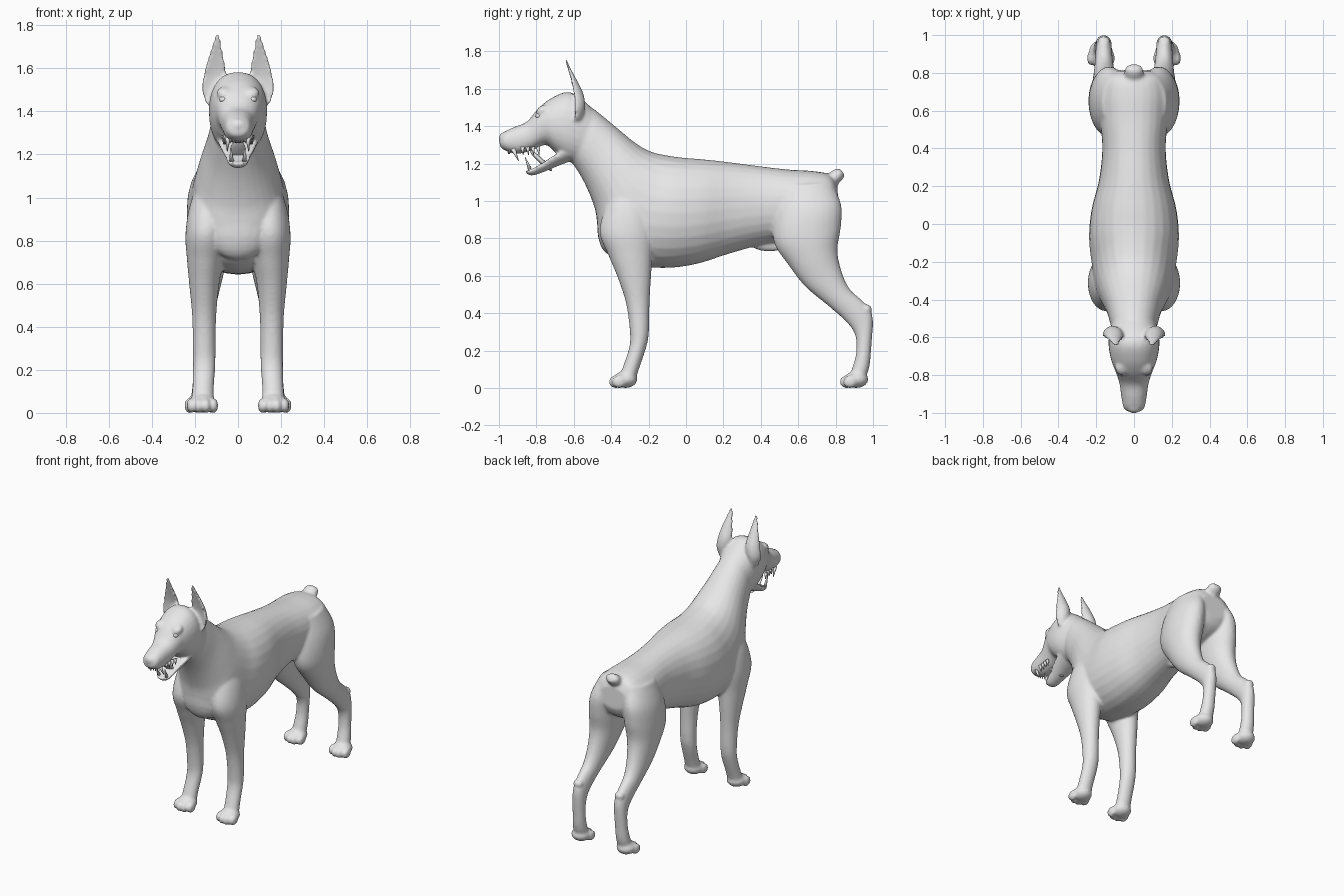
import bpy, bmesh, math
from mathutils import Vector, Matrix

grey = bpy.data.materials.new("light grey")
grey.diffuse_color = (0.8, 0.8, 0.8, 1)


def spline(rows, steps):
    """Catmull-Rom interpolation of section rows."""
    out = []
    for i in range(len(rows) - 1):
        p = [rows[max(0, min(len(rows) - 1, i + k))] for k in (-1, 0, 1, 2)]
        for s in range(steps):
            t = s / steps
            out.append([0.5 * (2 * b + (c - a) * t + (2 * a - 5 * b + 4 * c - d) * t * t
                               + (3 * b - a - 3 * c + d) * t ** 3) for a, b, c, d in zip(*p)])
    return out + [list(rows[-1])]


def loft(bm, rows, sides=(1, -1), dent=None, n=28, power=1.0):
    """Rows: y,z of first edge, y,z of opposite edge, centre x, half width."""
    for side in sides:
        rings = []
        for y0, z0, y1, z1, cx, hw in spline(rows, 5):
            ring = []
            for k in range(n):
                a = 2 * math.pi * k / n
                c, s = math.cos(a), math.sin(a)
                c = math.copysign(abs(c) ** power, c)
                s = math.copysign(abs(s) ** power, s)
                if dent is not None and c > 0:
                    c *= -dent
                ring.append(bm.verts.new((side * (cx + hw * s),
                                          (y0 + y1) / 2 + c * (y0 - y1) / 2,
                                          (z0 + z1) / 2 + c * (z0 - z1) / 2)))
            rings.append(ring)
        faces = [bm.faces.new(rings[0]), bm.faces.new(rings[-1][::-1])]
        for r, q in zip(rings, rings[1:]):
            faces += [bm.faces.new((r[k], q[k], q[(k + 1) % n], r[(k + 1) % n])) for k in range(n)]
        bmesh.ops.recalc_face_normals(bm, faces=faces)


def ball(bm, pos, size, tilt=0, sides=(1, -1)):
    for side in sides:
        m = (Matrix.Translation((side * pos[0], pos[1], pos[2])) @ Matrix.Rotation(tilt, 4, 'X')
             @ Matrix.Diagonal((*size, 1)))
        bmesh.ops.create_uvsphere(bm, u_segments=20, v_segments=12, radius=1, matrix=m)


def tooth(bm, base, tip, r):
    for side in (1, -1):
        a, b = (Vector((side * p[0], p[1], p[2])) for p in (base, tip))
        rot = (b - a).to_track_quat('Z', 'Y').to_matrix().to_4x4()
        bmesh.ops.create_cone(bm, cap_ends=True, segments=10, radius1=r, radius2=r * 0.15,
                              depth=(b - a).length, matrix=Matrix.Translation((a + b) / 2) @ rot)


def finish(name, bm):
    me = bpy.data.meshes.new(name)
    bm.to_mesh(me)
    bm.free()
    me.materials.append(grey)
    me.polygons.foreach_set("use_smooth", [True] * len(me.polygons))
    ob = bpy.data.objects.new(name, me)
    bpy.context.collection.objects.link(ob)
    return ob


body = bmesh.new()
# neck and torso
loft(body, [(-.56, 1.53, -.64, 1.24, 0, .10), (-.49, 1.49, -.585, 1.17, 0, .122),
            (-.38, 1.40, -.53, 1.07, 0, .145), (-.27, 1.31, -.485, .95, 0, .18),
            (-.19, 1.265, -.455, .80, 0, .205), (-.11, 1.245, -.33, .67, 0, .222),
            (-.02, 1.232, -.13, .642, 0, .238), (.10, 1.222, .05, .662, 0, .225),
            (.25, 1.205, .22, .715, 0, .185), (.40, 1.185, .40, .765, 0, .168),
            (.55, 1.168, .56, .79, 0, .18), (.68, 1.16, .69, .82, 0, .185),
            (.77, 1.14, .78, .87, 0, .16), (.81, 1.08, .815, .93, 0, .10)],
     sides=(1,), power=.92)
# breastbone and sheath
ball(body, (0, -.40, .86), (.15, .075, .15), sides=(1,))
ball(body, (0, .43, .765), (.03, .09, .035), -.1, sides=(1,))
# skull and upper muzzle
loft(body, [(-.993, 1.335, -.997, 1.298, 0, .025), (-.972, 1.368, -.98, 1.277, 0, .054),
            (-.92, 1.395, -.91, 1.252, 0, .067), (-.85, 1.425, -.83, 1.268, 0, .078),
            (-.79, 1.495, -.75, 1.30, 0, .102), (-.72, 1.55, -.70, 1.26, 0, .124),
            (-.63, 1.583, -.63, 1.215, 0, .135), (-.55, 1.54, -.55, 1.20, 0, .124),
            (-.47, 1.46, -.47, 1.20, 0, .10)], sides=(1,), power=.88)
# nose pad and brows
ball(body, (0, -.972, 1.335), (.042, .03, .033), sides=(1,))
ball(body, (.062, -.765, 1.487), (.038, .04, .024), .5)
# lower jaw with hollow top
loft(body, [(-.865, 1.185, -.855, 1.148, 0, .026), (-.84, 1.205, -.825, 1.135, 0, .048),
            (-.78, 1.255, -.76, 1.155, 0, .062), (-.72, 1.31, -.69, 1.185, 0, .085),
            (-.64, 1.34, -.61, 1.215, 0, .10)], sides=(1,), dent=.1)
# ears, hollow towards the front
loft(body, [(-.635, 1.43, -.56, 1.43, .112, .035), (-.66, 1.50, -.54, 1.50, .115, .054),
            (-.662, 1.57, -.547, 1.57, .106, .054), (-.655, 1.65, -.585, 1.65, .103, .038),
            (-.655, 1.71, -.617, 1.71, .099, .024), (-.664, 1.765, -.640, 1.765, .095, .009)],
     dent=.2)
# front legs
loft(body, [(-.39, 1.08, -.22, 1.08, .13, .05), (-.435, .96, -.18, .96, .14, .085),
            (-.462, .83, -.165, .83, .147, .097), (-.415, .71, -.178, .71, .152, .085),
            (-.365, .59, -.187, .59, .157, .069), (-.32, .45, -.195, .45, .157, .056),
            (-.30, .30, -.198, .30, .157, .053), (-.303, .22, -.212, .22, .157, .052),
            (-.335, .12, -.25, .105, .162, .05), (-.36, .05, -.275, .03, .165, .055)])
# hind legs
loft(body, [(.50, 1.08, .78, 1.10, .09, .08), (.47, .93, .83, .98, .125, .10),
            (.47, .78, .828, .86, .137, .104), (.55, .655, .81, .74, .145, .09),
            (.64, .54, .83, .63, .152, .07), (.76, .44, .875, .53, .158, .053),
            (.86, .35, .955, .455, .160, .044), (.905, .28, .998, .38, .160, .042),
            (.91, .19, .991, .22, .164, .042), (.89, .11, .98, .11, .168, .046),
            (.87, .05, .95, .03, .172, .05)])
ball(body, (.16, .965, .42), (.035, .03, .028))
# paws with four toes each
for y, x in ((-.34, .165), (.895, .175)):
    ball(body, (x, y + .015, .045), (.064, .065, .045))
    for k, dy in ((-1.5, .018), (-.5, 0), (.5, 0), (1.5, .018)):
        ball(body, (x + k * .035, y - .035 + dy, .034), (.021, .04, .035), .2)
# tail stub
loft(body, [(.72, 1.12, .75, 1.05, 0, .06), (.765, 1.15, .805, 1.085, 0, .053),
            (.80, 1.172, .84, 1.12, 0, .047), (.825, 1.172, .848, 1.14, 0, .03)], sides=(1,))

# fuse all body parts into one soft skin
skin = finish("dog_body", body)
rm = skin.modifiers.new("fuse", 'REMESH')
rm.mode, rm.voxel_size, rm.use_smooth_shade = 'VOXEL', .009, True
sm = skin.modifiers.new("soften", 'SMOOTH')
sm.factor, sm.iterations = .5, 7

# eyes
eyes = bmesh.new()
ball(eyes, (.068, -.787, 1.455), (.019, .019, .015))
finish("eyes", eyes)

# fangs and small teeth
teeth = bmesh.new()
tooth(teeth, (.046, -.925, 1.28), (.05, -.895, 1.215), .013)
tooth(teeth, (.03, -.835, 1.17), (.034, -.86, 1.235), .011)
for i in range(4):
    tooth(teeth, (.056 + i * .004, -.875 + i * .028, 1.29), (.054 + i * .004, -.87 + i * .028, 1.247), .012)
for i in range(3):
    tooth(teeth, (.008 + i * .014, -.95 + i * .004, 1.285), (.008 + i * .014, -.95 + i * .004, 1.25), .008)
finish("teeth", teeth)

# tongue
tongue = bmesh.new()
ball(tongue, (0, -.775, 1.215), (.036, .08, .014), -.75, sides=(1,))
finish("tongue", tongue)
